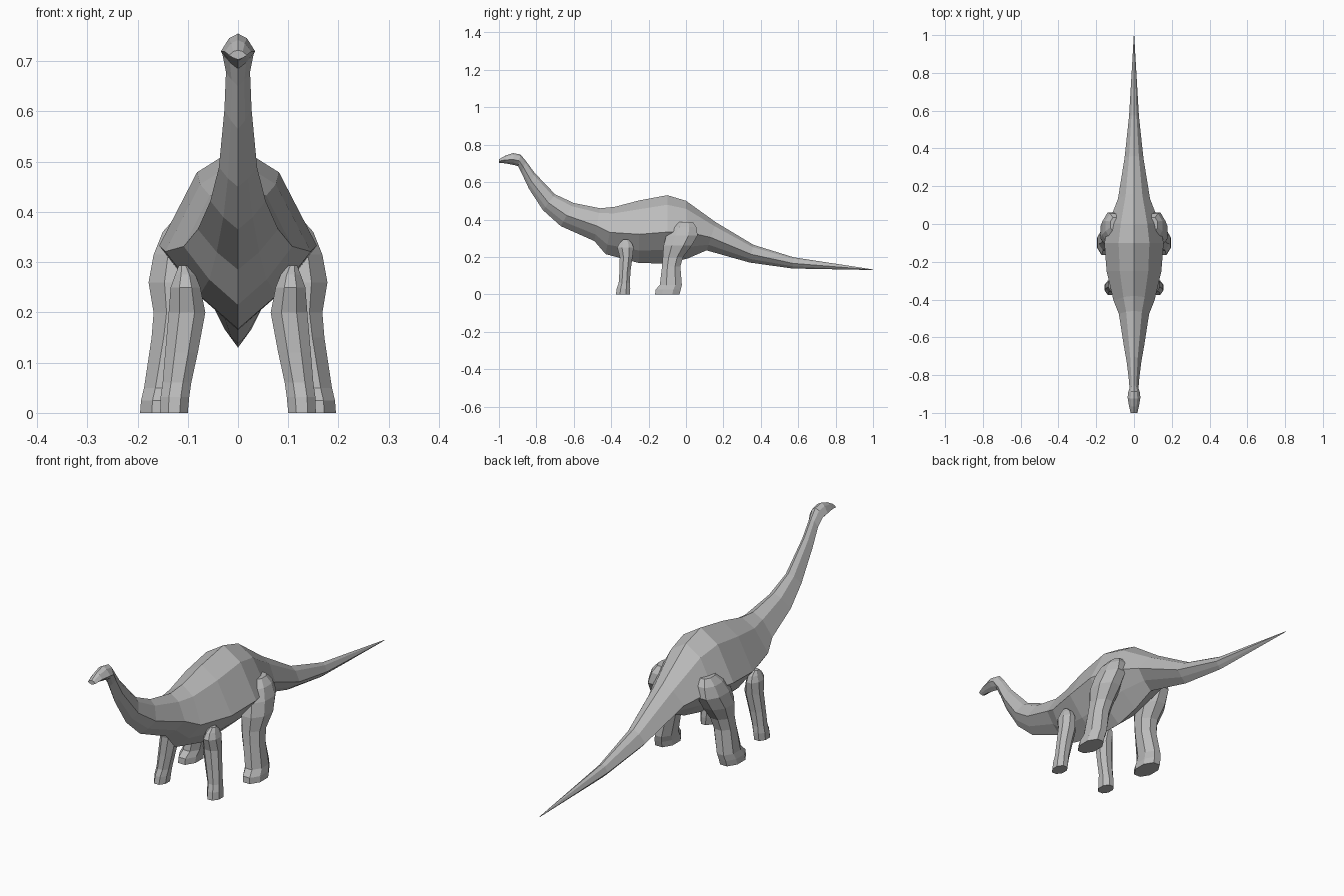
import bpy, bmesh
from math import cos, sin, pi

cube = bpy.data.objects.get("Cube")
if cube:
    bpy.data.objects.remove(cube, do_unlink=True)

grey = bpy.data.materials.new("stone_grey")
grey.use_nodes = True
grey.diffuse_color = (0.5, 0.5, 0.5, 1)
grey.node_tree.nodes["Principled BSDF"].inputs["Base Color"].default_value = (0.5, 0.5, 0.5, 1)


def loft(name, rings):
    """Skin a list of equal-length vertex rings and cap both ends."""
    bm = bmesh.new()
    loops = [[bm.verts.new(p) for p in ring] for ring in rings]
    count = len(loops[0])
    for a, b in zip(loops, loops[1:]):
        for i in range(count):
            j = (i + 1) % count
            bm.faces.new((a[i], a[j], b[j], b[i]))
    bm.faces.new(loops[0])
    bm.faces.new(loops[-1])
    bmesh.ops.recalc_face_normals(bm, faces=bm.faces)
    mesh = bpy.data.meshes.new(name)
    bm.to_mesh(mesh)
    bm.free()
    mesh.materials.append(grey)
    obj = bpy.data.objects.new(name, mesh)
    bpy.context.collection.objects.link(obj)
    return obj


# Body cross-section: (share of half width, share of height), clockwise from the back ridge
SECTION = [(0, 1), (.52, .86), (1, .46), (.53, .2),
           (0, 0), (-.53, .2), (-1, .46), (-.52, .86)]


def body_ring(yt, zt, yb, zb, w):
    return [(w * u, yb + (yt - yb) * t, zb + (zt - zb) * t) for u, t in SECTION]


# Body from snout to tail tip: top y, top z, bottom y, bottom z, half width
stations = [
    (-1.0, .722, -1.0, .703, .018),
    (-.965, .742, -.965, .700, .026),
    (-.925, .755, -.915, .690, .034),
    (-.885, .748, -.898, .685, .031),
    (-.855, .712, -.88, .650, .024),
    (-.81, .650, -.84, .565, .027),
    (-.70, .535, -.765, .450, .038),
    (-.60, .488, -.67, .365, .055),
    (-.46, .460, -.49, .285, .080),
    (-.38, .468, -.43, .215, .108),
    (-.25, .502, -.25, .167, .145),
    (-.10, .530, -.10, .165, .157),
    (0, .500, .01, .192, .135),
    (.16, .385, .11, .235, .085),
    (.36, .265, .34, .170, .050),
    (.575, .198, .57, .138, .026),
    (1.0, .133, 1.0, .130, .001),
]
loft("body", [body_ring(*s) for s in stations])


# Legs: z, inner x, outer x, front y, back y for each level
def leg_ring(z, x0, x1, y0, y1, side):
    cx, cy = (x0 + x1) / 2, (y0 + y1) / 2
    k = cos(pi / 8)
    angles = [pi / 8 + i * pi / 4 for i in range(8)]
    return [(side * (cx + (x1 - x0) / 2 * cos(a) / k),
             cy + (y1 - y0) / 2 * sin(a) / k, z) for a in angles]


hind = [
    (0, .115, .195, -.165, -.035),
    (.025, .115, .193, -.163, -.028),
    (.05, .11, .187, -.14, -.022),
    (.15, .09, .172, -.128, -.03),
    (.20, .08, .168, -.124, -.015),
    (.26, .07, .178, -.12, .03),
    (.315, .07, .168, -.105, .062),
    (.36, .07, .150, -.075, .055),
    (.388, .08, .125, -.04, .035),
]
fore = [
    (0, .10, .155, -.375, -.30),
    (.032, .097, .154, -.37, -.298),
    (.06, .093, .150, -.36, -.30),
    (.12, .08, .145, -.356, -.297),
    (.20, .065, .138, -.354, -.286),
    (.25, .075, .134, -.368, -.28),
    (.275, .085, .125, -.355, -.29),
    (.293, .098, .118, -.335, -.31),
]
for label, levels in (("hind", hind), ("front", fore)):
    for side_name, side in (("left", 1), ("right", -1)):
        loft(f"{label}_leg_{side_name}", [leg_ring(*lv, side) for lv in levels])
